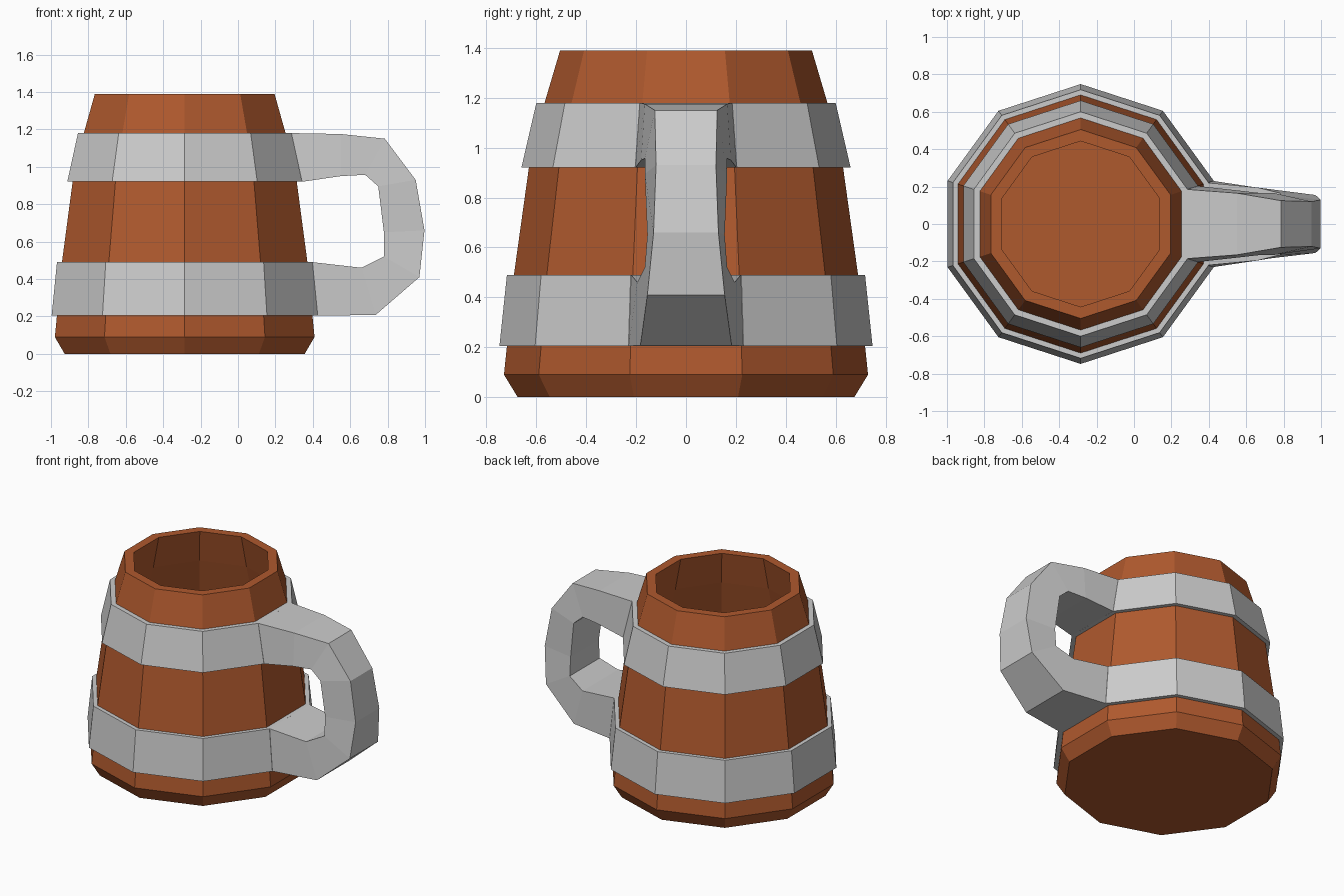
import bpy, bmesh, math

if "Cube" in bpy.data.objects:
    bpy.data.objects.remove(bpy.data.objects["Cube"])

CX, SIDES = -0.285, 10


def finish(bm, name, mat=None):
    bmesh.ops.recalc_face_normals(bm, faces=bm.faces[:])
    mesh = bpy.data.meshes.new(name)
    bm.to_mesh(mesh)
    bm.free()
    obj = bpy.data.objects.new(name, mesh)
    bpy.context.collection.objects.link(obj)
    if mat:
        mesh.materials.append(mat)
    return obj


def bridge(bm, a, b):
    for i in range(len(a)):
        j = (i + 1) % len(a)
        bm.faces.new((a[i], a[j], b[j], b[i]))


def lathe(name, profile, closed, mat=None):
    """Ten-sided turning of (radius, z) points, with a flat side facing +x."""
    bm = bmesh.new()
    loops = []
    for r, z in profile:
        angles = [math.radians(18 + 360 * k / SIDES) for k in range(SIDES)]
        loops.append([bm.verts.new((CX + r * math.cos(a), r * math.sin(a), z)) for a in angles])
    for a, b in zip(loops, loops[1:]):
        bridge(bm, a, b)
    if closed:
        bridge(bm, loops[-1], loops[0])
    else:
        bm.faces.new(loops[0])
        bm.faces.new(loops[-1])
    return finish(bm, name, mat)


wood = bpy.data.materials.new("wood")
wood.diffuse_color = (0.43, 0.10, 0.027, 1)
wood.use_nodes = True
wood.node_tree.nodes["Principled BSDF"].inputs["Base Color"].default_value = wood.diffuse_color

# Hollow wooden body: outside, rim, then inside down to the floor
lathe("mug_body", [(0.675, 0), (0.73, 0.09), (0.718, 0.205), (0.69, 0.49), (0.63, 0.92),
                   (0.567, 1.18), (0.505, 1.39), (0.443, 1.39), (0.50, 1.16),
                   (0.565, 0.92), (0.625, 0.49), (0.65, 0.12)], False, wood)

# Metal bands
lathe("lower_band", [(0.71, 0.205), (0.748, 0.205), (0.718, 0.49), (0.68, 0.49)], True)
lathe("upper_band", [(0.62, 0.92), (0.66, 0.92), (0.60, 1.18), (0.56, 1.18)], True)

# Handle: outer and inner edge as (x, z, half width), from upper to lower band
outer = [(0.285, 1.18, 0.185), (0.55, 1.175, 0.165), (0.785, 1.15, 0.125), (0.95, 0.93, 0.12),
         (0.997, 0.66, 0.13), (0.97, 0.41, 0.155), (0.735, 0.207, 0.183), (0.425, 0.205, 0.23)]
inner = [(0.343, 0.92, 0.203), (0.55, 0.95, 0.18), (0.68, 0.957, 0.165), (0.75, 0.895, 0.165),
         (0.78, 0.65, 0.155), (0.78, 0.52, 0.165), (0.66, 0.46, 0.195), (0.398, 0.49, 0.22)]
bm = bmesh.new()
sections = []
for (xo, zo, wo), (xi, zi, wi) in zip(outer, inner):
    sections.append([bm.verts.new(p) for p in
                     ((xo, -wo, zo), (xo, wo, zo), (xi, wi, zi), (xi, -wi, zi))])
for a, b in zip(sections, sections[1:]):
    bridge(bm, a, b)
finish(bm, "handle")
